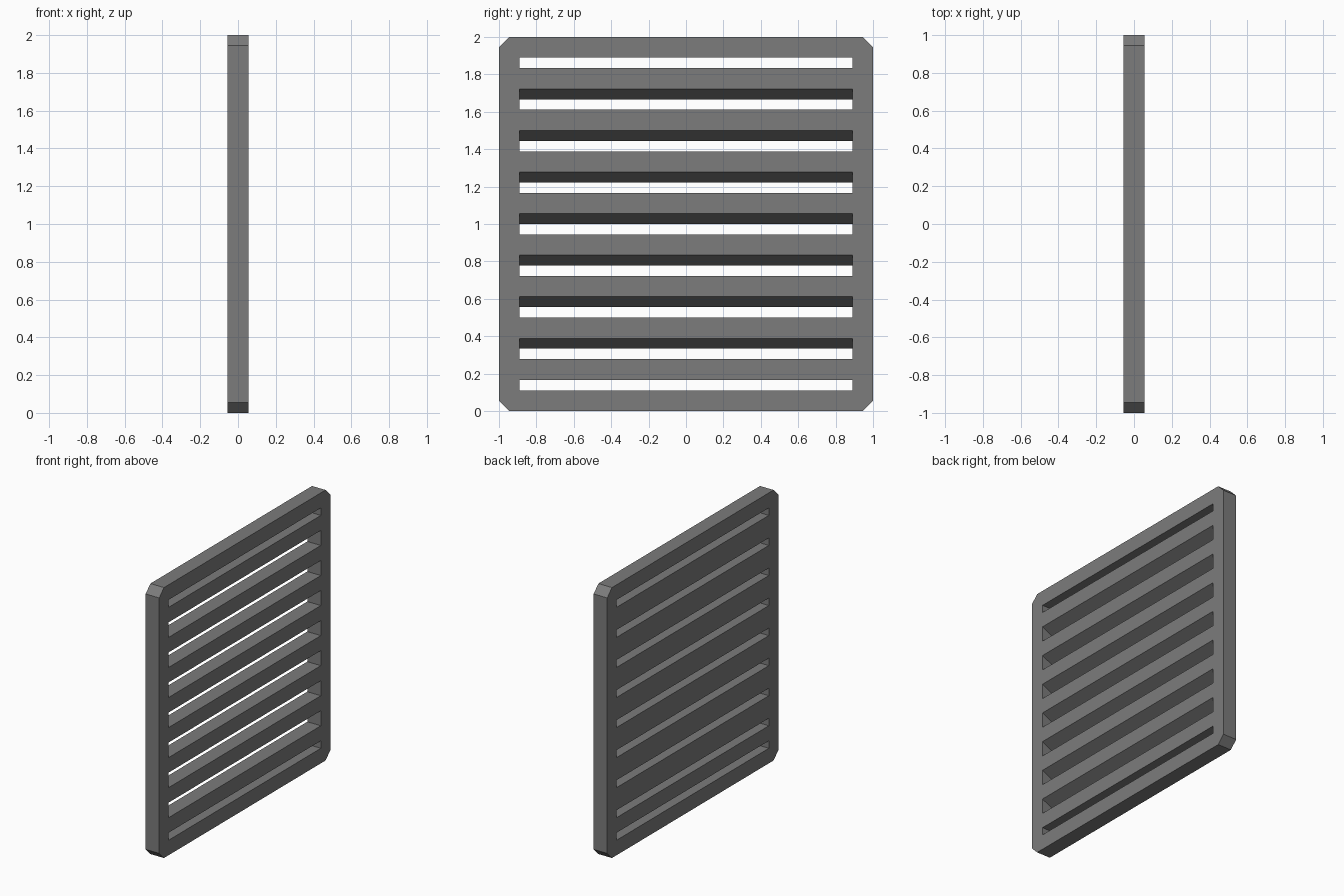
import bpy, bmesh

if "Cube" in bpy.data.objects:
    bpy.data.objects.remove(bpy.data.objects["Cube"])

U = 1 / 18  # module: chamfer size and half of the plate thickness


def add_prism(bm, points, axis, half):
    """Extrude a closed 3D profile symmetrically along an axis (0=x, 1=y)."""
    rings = []
    for side in (-half, half):
        ring = []
        for p in points:
            co = list(p)
            co[axis] = side
            ring.append(bm.verts.new(co))
        rings.append(ring)
    a, b = rings
    bm.faces.new(a)
    bm.faces.new(b[::-1])
    for i in range(len(a)):
        j = (i + 1) % len(a)
        bm.faces.new((a[j], a[i], b[i], b[j]))


def make_object(name, bm, material):
    bmesh.ops.recalc_face_normals(bm, faces=bm.faces)
    mesh = bpy.data.meshes.new(name)
    bm.to_mesh(mesh)
    bm.free()
    mesh.materials.append(material)
    obj = bpy.data.objects.new(name, mesh)
    bpy.context.collection.objects.link(obj)
    return obj


# Dark grey metal
metal = bpy.data.materials.new("dark_metal")
metal.diffuse_color = (0.2, 0.2, 0.2, 1)
metal.use_nodes = True
metal.node_tree.nodes["Principled BSDF"].inputs["Base Color"].default_value = metal.diffuse_color

# Plate with chamfered corners
bm = bmesh.new()
c = 1 - U
outline = [(-c, -1), (c, -1), (1, -c), (1, c), (c, 1), (-c, 1), (-1, c), (-1, -c)]
add_prism(bm, [(0, y, z + 1) for y, z in outline], 0, U)
plate = make_object("vent_grille", bm, metal)

# Slots: straight at the top and bottom, sloped ceilings between
bm = bmesh.new()
slots = [(2 * U, U, U), (33 * U, U, U)]
slots += [((5 + 4 * k) * U, 0.5 * U, 2.5 * U) for k in range(7)]
for floor, back, front in slots:
    profile = [(-2 * U, 0, floor), (2 * U, 0, floor),
               (2 * U, 0, floor + front), (-2 * U, 0, floor + back)]
    add_prism(bm, profile, 1, 16 * U)
cutter = make_object("slot_cutter", bm, metal)
cutter.hide_render = True

# Cut the slots and discard the cutter
cut = plate.modifiers.new("slots", 'BOOLEAN')
cut.operation = 'DIFFERENCE'
cut.solver = 'EXACT'
cut.object = cutter
bpy.context.view_layer.objects.active = plate
plate.select_set(True)
bpy.ops.object.modifier_apply(modifier=cut.name)
bpy.data.objects.remove(cutter)
